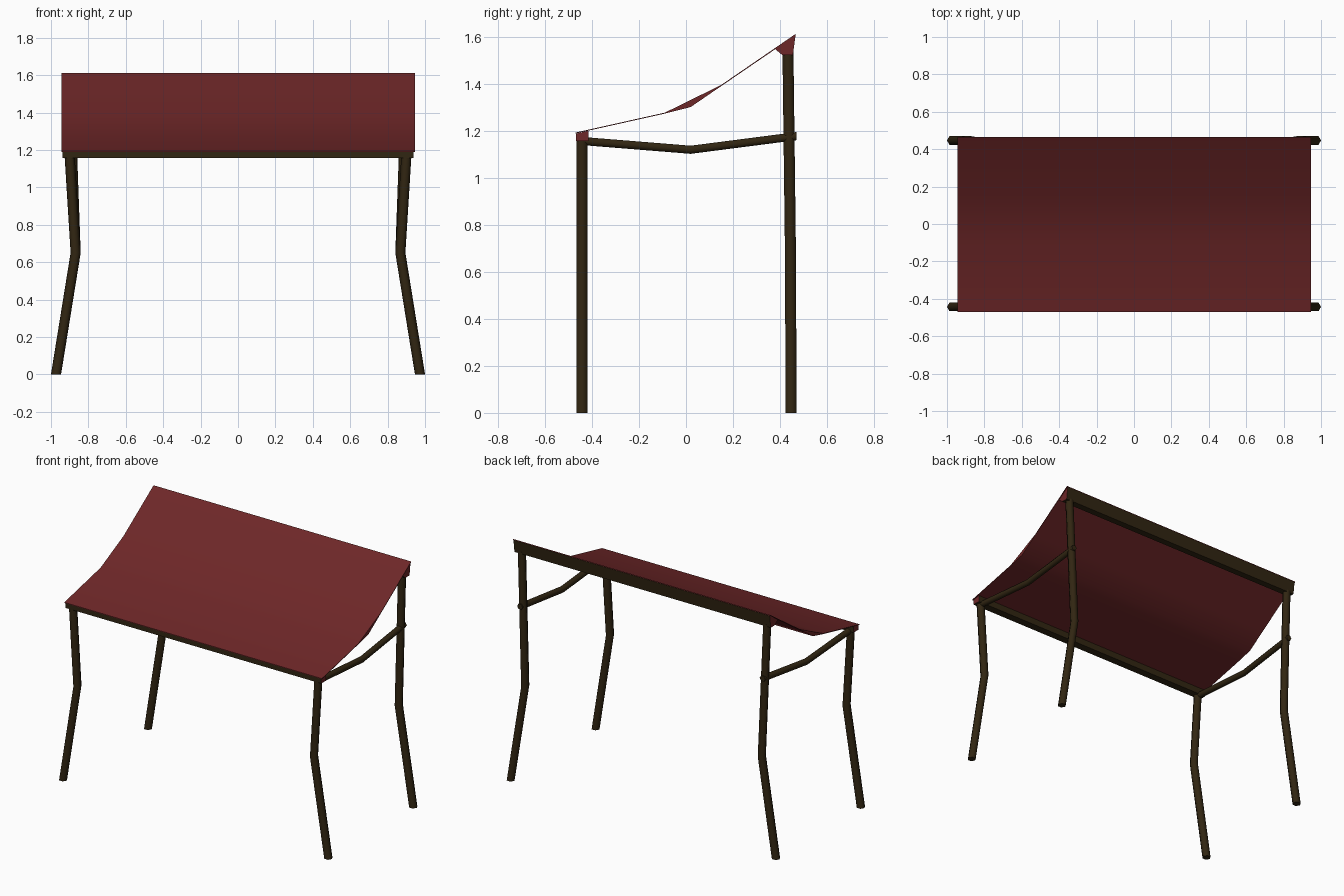
import bpy, bmesh, math
from mathutils import Vector

if "Cube" in bpy.data.objects:
    bpy.data.objects.remove(bpy.data.objects["Cube"])


def material(name, rgb):
    m = bpy.data.materials.new(name)
    m.diffuse_color = (*rgb, 1)
    m.use_nodes = True
    m.node_tree.nodes["Principled BSDF"].inputs["Base Color"].default_value = m.diffuse_color
    return m


RED = material("red cloth", (0.155, 0.020, 0.021))
WOOD = material("dark wood", (0.031, 0.019, 0.006))


def finish(name, bm, mats, smooth=None):
    bmesh.ops.recalc_face_normals(bm, faces=bm.faces[:])
    me = bpy.data.meshes.new(name)
    bm.to_mesh(me)
    bm.free()
    for m in mats:
        me.materials.append(m)
    ob = bpy.data.objects.new(name, me)
    bpy.context.collection.objects.link(ob)
    if smooth:
        bpy.context.view_layer.objects.active = ob
        ob.select_set(True)
        bpy.ops.object.shade_smooth_by_angle(angle=math.radians(smooth))
        ob.select_set(False)
    return ob


def pole(name, path, u, v, r):
    """Bent six-sided pole; rings lie in the plane of u and v."""
    bm = bmesh.new()
    rings = []
    for p in path:
        ring = []
        for i in range(6):
            a = i * math.pi / 3
            ring.append(bm.verts.new(Vector(p) + r * (math.cos(a) * Vector(u) + math.sin(a) * Vector(v))))
        rings.append(ring)
    for a, b in zip(rings, rings[1:]):
        for i in range(6):
            j = (i + 1) % 6
            bm.faces.new((a[i], a[j], b[j], b[i]))
    bm.faces.new(rings[0])
    bm.faces.new(rings[-1])
    return finish(name, bm, [WOOD], 62)


def extrude_x(name, profile, half, mats, end_index=0, smooth=None):
    """Extrude a (y, z) outline across x; end caps use end_index."""
    bm = bmesh.new()
    a = [bm.verts.new((-half, y, z)) for y, z in profile]
    b = [bm.verts.new((half, y, z)) for y, z in profile]
    n = len(profile)
    for i in range(n):
        j = (i + 1) % n
        bm.faces.new((a[i], a[j], b[j], b[i]))
    for cap in (a, b):
        bm.faces.new(cap).material_index = end_index
    return finish(name, bm, mats, smooth)


X, Y, Z = (1, 0, 0), (0, 1, 0), (0, 0, 1)
for s, side in ((-1, "left"), (1, "right")):
    # bent legs
    pole(f"front_leg_{side}", [(s * 0.973, -0.443, 0), (s * 0.868, -0.443, 0.65),
                               (s * 0.90, -0.443, 1.165)], X, Y, 0.027)
    pole(f"back_leg_{side}", [(s * 0.973, 0.447, 0), (s * 0.868, 0.445, 0.65),
                              (s * 0.90, 0.434, 1.535)], X, Y, 0.027)
    # sagging side rail
    pole(f"side_rail_{side}", [(s * 0.90, -0.44, 1.157), (s * 0.895, 0.02, 1.12),
                               (s * 0.89, 0.47, 1.178)], X, Z, 0.02)

# beams with red ends
extrude_x("front_beam", [(-0.468, 1.157), (-0.415, 1.157), (-0.415, 1.201), (-0.468, 1.189)],
          0.938, [WOOD, RED], 1)
extrude_x("back_beam", [(0.41, 1.523), (0.455, 1.523), (0.466, 1.606), (0.455, 1.602), (0.38, 1.548)],
          0.94, [WOOD, RED], 1)

# draped cloth roof, slightly thicker at the sag
extrude_x("cloth_roof", [(-0.471, 1.193), (-0.09, 1.278), (0.15, 1.396), (0.465, 1.612),
                         (0.466, 1.607), (0.15, 1.391), (0.02, 1.302), (-0.09, 1.274), (-0.471, 1.189)],
          0.945, [RED], 0, 40)
